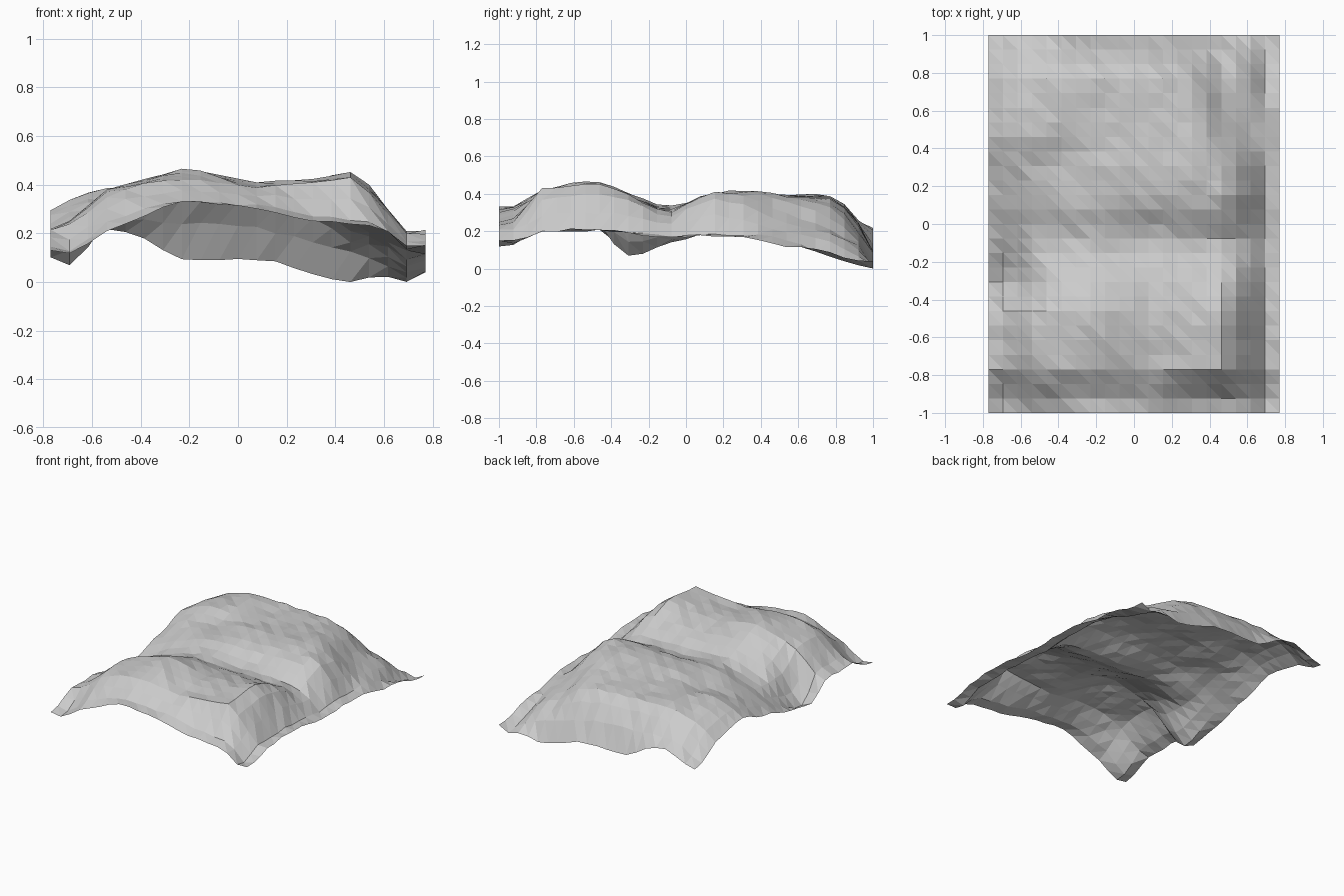
import bpy, bmesh, random

random.seed(4)
NX, NY = 20, 26          # cells across and along
HX, HY = 0.77, 1.0       # half sizes

# Control cross-sections: heights at the X stations, one section per Y station
XS = [-.77, -.69, -.54, -.38, -.20, .08, .31, .46, .58, .69, .77]
SECTIONS = [
    (-1.0, (.15, .14, .23, .29, .345, .32, .27, .25, .24, .17, .17)),  # front edge
    (-.92, (.16, .14, .26, .32, .35, .33, .29, .27, .25, .15, .17)),
    (-.77, (.23, .25, .37, .42, .44, .41, .42, .44, .35, .21, .21)),   # front hump
    (-.50, (.23, .27, .40, .44, .48, .425, .435, .465, .37, .22, .23)),
    (-.31, (.12, .08, .27, .39, .42, .40, .40, .41, .35, .21, .21)),
    (-.10, (.15, .16, .26, .31, .35, .33, .33, .32, .28, .19, .18)),   # groove
    (.15, (.22, .26, .32, .37, .40, .41, .42, .42, .35, .20, .19)),    # middle hump
    (.30, (.26, .31, .35, .36, .41, .42, .43, .41, .32, .20, .19)),
    (.50, (.31, .35, .40, .40, .40, .405, .41, .33, .24, .18, .14)),
    (.77, (.25, .32, .38, .41, .40, .39, .35, .22, .19, .08, .11)),    # back hump
    (.92, (.17, .20, .27, .27, .26, .24, .18, .14, .11, .04, .06)),
    (1.0, (.15, .17, .23, .19, .11, .11, .05, .01, .05, .01, .06)),    # back edge
]


def spline(ts, vs, t):
    """Limited-slope cubic through (ts, vs)."""
    n = len(ts)
    d = [(vs[i + 1] - vs[i]) / (ts[i + 1] - ts[i]) for i in range(n - 1)]

    def slope(i):
        if i == 0 or i == n - 1:
            return d[min(i, n - 2)]
        a, b = d[i - 1], d[i]
        return 0 if a * b <= 0 else 2 * a * b / (a + b)

    i = max(k for k in range(n - 1) if k == 0 or t >= ts[k])
    h = ts[i + 1] - ts[i]
    u = (t - ts[i]) / h
    return (vs[i] * (1 + 2 * u) * (1 - u) ** 2 + slope(i) * h * u * (1 - u) ** 2
            + vs[i + 1] * u * u * (3 - 2 * u) + slope(i + 1) * h * u * u * (u - 1))


def height(x, y):
    ys = [s[0] for s in SECTIONS]
    return spline(ys, [spline(XS, s[1], x) for s in SECTIONS], y)


# Terrain sheet: open triangulated grid
bm = bmesh.new()
grid = []
for j in range(NY + 1):
    row = []
    for i in range(NX + 1):
        x, y = HX * (2 * i / NX - 1), HY * (2 * j / NY - 1)
        z = max(0, height(x, y) + random.uniform(-.007, .007))
        row.append(bm.verts.new((x, y, z)))
    grid.append(row)
for j in range(NY):
    for i in range(NX):
        a, b = grid[j][i], grid[j][i + 1]
        c, d = grid[j + 1][i + 1], grid[j + 1][i]
        bm.faces.new((a, b, d))
        bm.faces.new((b, c, d))
low = min(v.co.z for v in bm.verts)
for v in bm.verts:
    v.co.z -= low

mesh = bpy.data.meshes.new("terrain_sheet")
bm.to_mesh(mesh)
bm.free()
bpy.context.collection.objects.link(bpy.data.objects.new("terrain_sheet", mesh))
